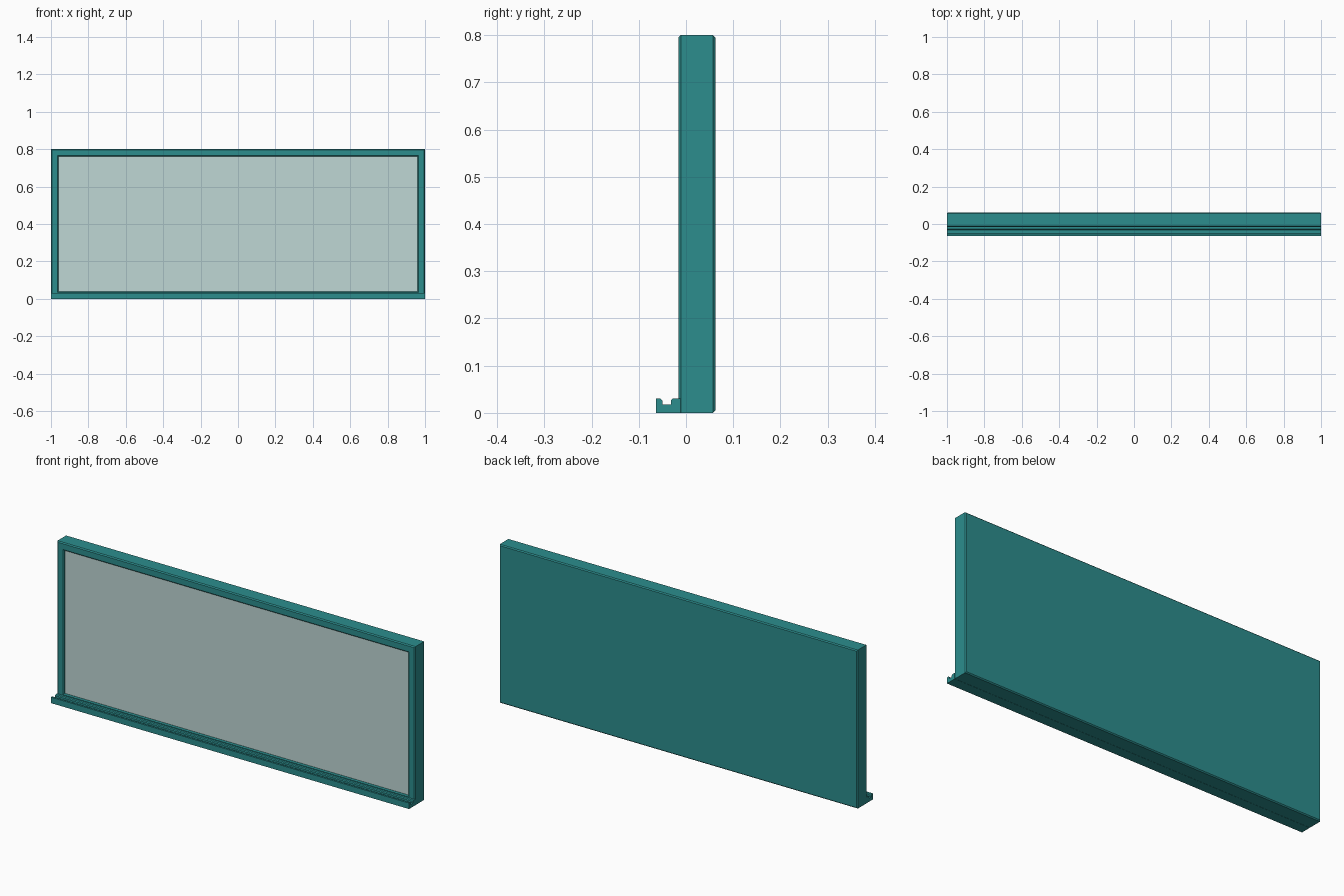
import bpy
import bmesh

cube = bpy.data.objects.get("Cube")
if cube:
    bpy.data.objects.remove(cube, do_unlink=True)


def material(name, color):
    mat = bpy.data.materials.new(name)
    mat.use_nodes = True
    mat.diffuse_color = color
    mat.node_tree.nodes["Principled BSDF"].inputs["Base Color"].default_value = color
    return mat


def add_object(name, bm, mat):
    bmesh.ops.recalc_face_normals(bm, faces=bm.faces)
    mesh = bpy.data.meshes.new(name)
    bm.to_mesh(mesh)
    bm.free()
    mesh.materials.append(mat)
    obj = bpy.data.objects.new(name, mesh)
    bpy.context.collection.objects.link(obj)
    return obj


def loop(bm, inset, y):
    """Rectangle of vertices, inset from the outer edge of the board."""
    x, low, high = 1 - inset, inset, HEIGHT - inset
    corners = ((-x, low), (x, low), (x, high), (-x, high))
    return [bm.verts.new((cx, y, cz)) for cx, cz in corners]


teal = material("teal", (0.025, 0.27, 0.27, 1))
pale = material("pale grey green", (0.52, 0.68, 0.66, 1))

HEIGHT = 0.8
FRONT, BACK = -0.016, 0.062
CHAMFER = 0.005
SCREEN_Y = FRONT + 0.008

# Chamfered frame with a solid back and a recessed opening
bm = bmesh.new()
profile = [
    (CHAMFER, BACK),
    (0, BACK - CHAMFER),
    (0, FRONT + CHAMFER),
    (CHAMFER, FRONT),
    (0.034, FRONT),
    (0.039, FRONT + CHAMFER),
    (0.039, SCREEN_Y),
]
loops = [loop(bm, inset, y) for inset, y in profile]
for a, b in zip(loops, loops[1:]):
    for i in range(4):
        j = (i + 1) % 4
        bm.faces.new((a[i], a[j], b[j], b[i]))
bm.faces.new(loops[0])
bm.faces.new(loops[-1])
add_object("frame", bm, teal)

# Writing surface
bm = bmesh.new()
bmesh.ops.create_cube(bm, size=1)
for v in bm.verts:
    v.co.x *= 2 * (1 - 0.0395)
    v.co.y = SCREEN_Y + v.co.y * 0.004
    v.co.z = HEIGHT / 2 + v.co.z * (HEIGHT - 0.079)
add_object("writing_surface", bm, pale)

# Grooved tray along the bottom of the front
bm = bmesh.new()
section = [
    (-0.064, 0), (FRONT + 0.004, 0), (FRONT + 0.004, 0.03), (-0.028, 0.03),
    (-0.032, 0.026), (-0.032, 0.018), (-0.05, 0.018), (-0.05, 0.026),
    (-0.054, 0.03), (-0.064, 0.03),
]
face = bm.faces.new([bm.verts.new((-1, y, z)) for y, z in section])
result = bmesh.ops.extrude_face_region(bm, geom=[face])
moved = [g for g in result["geom"] if isinstance(g, bmesh.types.BMVert)]
bmesh.ops.translate(bm, verts=moved, vec=(2, 0, 0))
add_object("tray", bm, teal)
